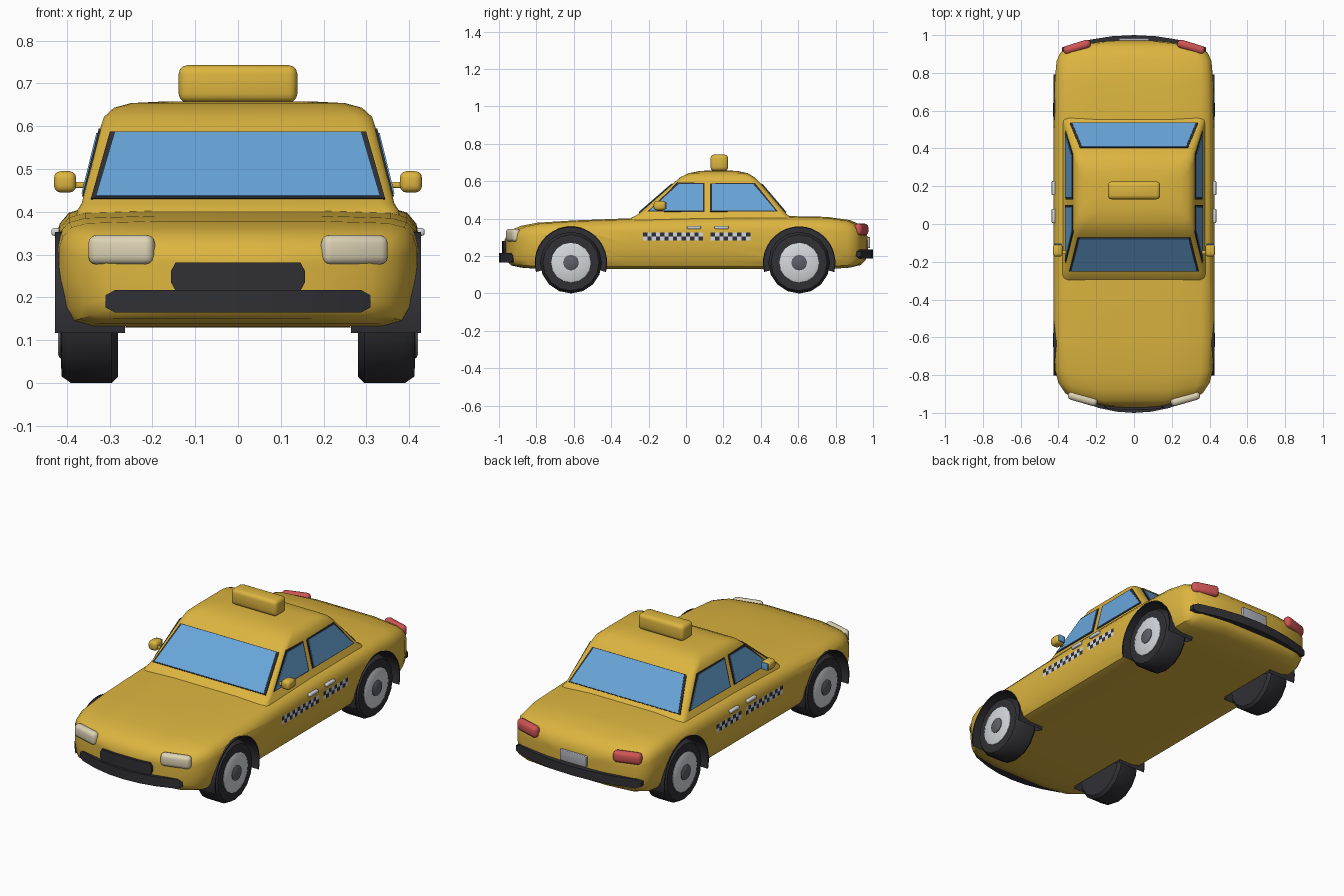
import bpy, bmesh, math
from mathutils import Vector

old = bpy.data.objects.get("Cube")
if old:
    bpy.data.objects.remove(old, do_unlink=True)


def material(name, *rgb):
    m = bpy.data.materials.new(name)
    m.use_nodes = True
    m.diffuse_color = (*rgb, 1)
    bsdf = next(n for n in m.node_tree.nodes if n.type == 'BSDF_PRINCIPLED')
    bsdf.inputs["Base Color"].default_value = (*rgb, 1)
    bsdf.inputs["Roughness"].default_value = 0.6
    return m


YELLOW = material("taxi yellow", .72, .46, .05)
GLASS = material("window blue", .14, .38, .70)
BLACK = material("rubber black", .03, .03, .036)
WHITE = material("rim white", .66, .68, .72)
HUB = material("hub grey", .11, .12, .14)
CREAM = material("lamp cream", .72, .65, .46)
RED = material("lamp red", .62, .09, .09)
GREY = material("plate grey", .42, .44, .48)
SIDES = {"left": 1, "right": -1}


def finish(name, bm, *mats, smooth=True, fix=True):
    if fix:
        bmesh.ops.recalc_face_normals(bm, faces=bm.faces)
    me = bpy.data.meshes.new(name)
    bm.to_mesh(me)
    bm.free()
    for m in mats:
        me.materials.append(m)
    ob = bpy.data.objects.new(name, me)
    bpy.context.collection.objects.link(ob)
    if smooth:
        smooth_shade(ob)
    return ob


def smooth_shade(ob):
    bpy.ops.object.select_all(action='DESELECT')
    ob.select_set(True)
    bpy.context.view_layer.objects.active = ob
    bpy.ops.object.shade_smooth_by_angle(angle=math.radians(38))


def loft(name, rings, mat, closed=True, caps=True, smooth=True):
    """Skin a list of equal-length rings of points."""
    bm = bmesh.new()
    rows = [[bm.verts.new(p) for p in r] for r in rings]
    n = len(rows[0])
    for a, b in zip(rows, rows[1:]):
        for i in range(n if closed else n - 1):
            j = (i + 1) % n
            bm.faces.new((a[i], a[j], b[j], b[i]))
    if caps:
        bm.faces.new(rows[0])
        bm.faces.new(rows[-1])
    return finish(name, bm, mat, smooth=smooth)


def box(name, centre, size, mat, bevel, turn=0):
    bm = bmesh.new()
    bmesh.ops.create_cube(bm, size=1)
    bmesh.ops.scale(bm, vec=size, verts=bm.verts)
    bmesh.ops.bevel(bm, geom=bm.edges[:], offset=bevel, segments=3, profile=.5,
                    affect='EDGES', clamp_overlap=True)
    ob = finish(name, bm, mat)
    ob.location = centre
    ob.rotation_euler.z = turn
    return ob


def lathe(name, profile, s, y, mat, segs=16, start=0, sweep=360):
    """Turn (x, radius) points round a wheel axle."""
    full = sweep == 360
    rings = []
    for x, r in profile:
        angles = [math.radians(start + sweep * i / segs)
                  for i in range(segs if full else segs + 1)]
        rings.append([(s * x, y + r * math.cos(a), AXLE_Z + r * math.sin(a)) for a in angles])
    return loft(name, rings, mat, closed=full, caps=full)


def bar(name, hw, z0, z1, y0, bow, depth, chamfer, mat):
    """Bowed bar across the car with chamfered ends."""
    rings = []
    for f in (-1, -.93, -.6, -.3, 0, .3, .6, .93, 1):
        x = f * hw
        y = y0 + bow * x * x
        c = chamfer if abs(f) == 1 else 0
        rings.append([(x, y, z0 + c), (x, y, z1 - c),
                      (x, y + depth, z1 - c), (x, y + depth, z0 + c)])
    return loft(name, rings, mat)


AXLE_Z = .165
AXLES = {"front": -.615, "rear": .605}

# Lower body: one rounded section scaled along the length, bowed at both ends
half = [(.45, 0), (.82, 0), (.93, .05), (.975, .18), (1, .45), (1, .75),
        (.98, .86), (.93, .95), (.84, .99), (.45, 1.01)]
section = half + [(-x, z) for x, z in reversed(half)]
stations = [  # y, half width, bottom, top, bow
    (-.973, .02, .23, .25, .4), (-.972, .16, .20, .285, .4), (-.967, .31, .175, .31, .4),
    (-.945, .365, .15, .338, .38), (-.89, .40, .138, .36, .3), (-.8, .418, .132, .376, .15),
    (-.6, .425, .13, .388, 0), (-.28, .425, .13, .40, 0), (.1, .425, .13, .41, 0),
    (.5, .425, .13, .412, 0), (.75, .42, .13, .407, 0), (.88, .41, .138, .39, -.1),
    (.94, .39, .152, .365, -.22), (.967, .35, .18, .335, -.25),
    (.973, .18, .21, .30, -.25), (.974, .02, .24, .26, -.25)]
body = loft("body", [[(x * w, y + bow * (x * w) ** 2, lo + z * (hi - lo)) for x, z in section]
                     for y, w, lo, hi, bow in stations], YELLOW)

# Wheel openings, liners and wheels
for end, y in AXLES.items():
    for side, s in SIDES.items():
        tag = f"{end}_{side}"
        cutter = lathe("arch_cutter", [(.262, .191), (.6, .191)], s, y, BLACK, segs=32)
        cutter.hide_render = True
        mod = body.modifiers.new("arch", 'BOOLEAN')
        mod.operation, mod.solver, mod.object = 'DIFFERENCE', 'EXACT', cutter
        bpy.context.view_layer.objects.active = body
        bpy.ops.object.modifier_apply(modifier=mod.name)
        bpy.data.objects.remove(cutter, do_unlink=True)
        lathe("arch_liner_" + tag, [(.427, .194), (.427, .188), (.264, .188), (.264, .001)],
              s, y, BLACK, segs=20, start=-15, sweep=210)
        lathe("tyre_" + tag, [(.28, .09), (.28, .15), (.295, .165), (.39, .165),
                              (.412, .15), (.415, .09)], s, y, BLACK)
        lathe("rim_" + tag, [(.40, .108), (.417, .106), (.421, .098), (.421, .03)], s, y, WHITE)
        lathe("hub_" + tag, [(.41, .042), (.424, .042), (.428, .036)], s, y, HUB, segs=12)
body.data.materials.clear()
body.data.materials.append(YELLOW)
for p in body.data.polygons:
    p.material_index = 0
smooth_shade(body)


# Cabin: sloping planes shared by the shell and its windows
def front_y(z): return -.285 + (z - .40) * 1.15
def rear_y(z): return .56 - (z - .40) * .85
def side_x(z): return .37 - (z - .40) * .245


def rounded_ring(z, y0, y1, hw, r=.035):
    pts = []
    for k, (sx, cy) in enumerate([(1, y1 - r), (-1, y1 - r), (-1, y0 + r), (1, y0 + r)]):
        for i in range(5):
            a = math.pi / 2 * (k + i / 4)
            pts.append((sx * (hw - r) + r * math.cos(a), cy + r * math.sin(a), z))
    return pts


cabin_rings = [rounded_ring(.36, -.32, .59, .385), rounded_ring(.405, -.292, .567, .375)]
cabin_rings += [rounded_ring(z, front_y(z), rear_y(z), side_x(z)) for z in (.42, .592)]
cabin_rings += [rounded_ring(*v) for v in [
    (.622, -.03, .365, .313, .04), (.643, .015, .33, .29, .05),
    (.654, .07, .28, .25, .06), (.658, .12, .23, .17, .05)]]
loft("cabin", cabin_rings, YELLOW)


def pane(name, corners):
    """Blue pane over a slightly larger black seal."""
    pts = [Vector(c) for c in corners]
    mid = sum(pts, Vector()) / 4
    n = (pts[1] - pts[0]).cross(pts[2] - pts[0]).normalized()
    if n.dot(mid - Vector((0, .15, .45))) < 0:
        n.negate()
    for label, grow, lift, mat in (("_seal", .012, .003, BLACK), ("_glass", 0, .006, GLASS)):
        out = [p + (p - mid).normalized() * grow for p in pts]
        loft(name + label, [[p - n * .002 for p in out], [p + n * lift for p in out]],
             mat, smooth=False)


LOW, HIGH = .433, .583
pane("windscreen", [(-.332, front_y(LOW), LOW), (.332, front_y(LOW), LOW),
                    (.288, front_y(HIGH), HIGH), (-.288, front_y(HIGH), HIGH)])
pane("rear_window", [(-.328, rear_y(LOW), LOW), (.328, rear_y(LOW), LOW),
                     (.275, rear_y(HIGH), HIGH), (-.275, rear_y(HIGH), HIGH)])


def checker(name, s, y0, cells, size):
    """Two rows of painted squares along the door."""
    bm = bmesh.new()
    for i in range(cells):
        for j in range(2):
            a, b, c, d = y0 + i * size, y0 + (i + 1) * size, .283 + j * .0215, .3045 + j * .0215
            quad = [(s * .428, y, z) for y, z in ((a, c), (b, c), (b, d), (a, d))]
            f = bm.faces.new([bm.verts.new(p) for p in (quad if s > 0 else quad[::-1])])
            f.material_index = (i + j) % 2
    finish(name, bm, WHITE, BLACK, smooth=False, fix=False)


for side, s in SIDES.items():
    # Side windows
    for name, ys in (("front_window_", (-.195, .09, .09, -.04)),
                     ("back_window_", (.14, .48, .36, .14))):
        pane(name + side, [(s * side_x(z), y, z)
                           for y, z in zip(ys, (.442, .442, HIGH, HIGH))])
    # Door details
    checker("front_checks_" + side, s, -.23, 14, .0229)
    checker("back_checks_" + side, s, .13, 9, .0239)
    for name, y in (("front_handle_", .043), ("back_handle_", .19)):
        box(name + side, (s * .426, y, .353), (.02, .075, .018), WHITE, .006)
    # Mirrors
    box("mirror_" + side, (s * .404, -.14, .47), (.052, .065, .05), YELLOW, .016)
    box("mirror_glass_" + side, (s * .404, -.107, .47), (.04, .008, .038), GLASS, .003)
    box("mirror_arm_" + side, (s * .365, -.15, .463), (.06, .02, .014), YELLOW, .004)
    # Lamps
    box("headlamp_" + side, (s * .272, -.925, .311), (.16, .045, .07), CREAM, .02, s * .28)
    box("tail_lamp_" + side, (s * .302, .937, .342), (.15, .045, .062), RED, .02, -s * .3)

# Bumpers, grille, number plate and roof sign
bar("front_bumper", .31, .165, .217, -1, .75, .06, .012, BLACK)
bar("rear_bumper", .38, .187, .236, 1, -.45, -.06, .012, BLACK)
bar("grille", .157, .216, .281, -.985, .45, .05, .02, BLACK)
box("number_plate", (0, .973, .272), (.16, .022, .06), GREY, .004)
box("roof_sign", (0, .178, .699), (.277, .094, .087), YELLOW, .02)
